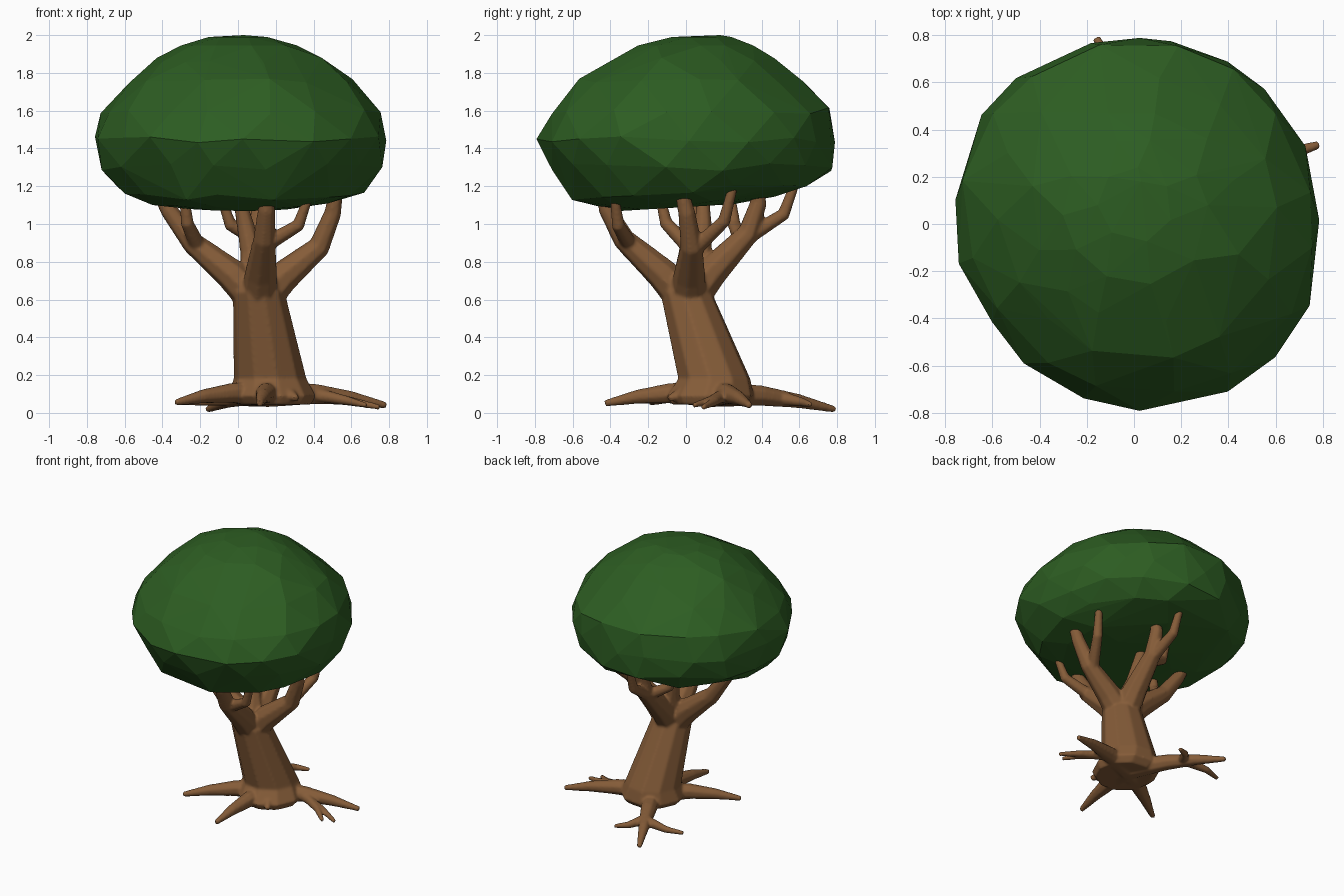
import bpy, bmesh, math, random
from mathutils import Vector

if "Cube" in bpy.data.objects:
    bpy.data.objects.remove(bpy.data.objects["Cube"])

random.seed(4)


def material(name, rgb):
    m = bpy.data.materials.new(name)
    m.diffuse_color = (*rgb, 1)
    m.use_nodes = True
    m.node_tree.nodes["Principled BSDF"].inputs["Base Color"].default_value = m.diffuse_color
    return m


bark = material("brown bark", (0.235, 0.107, 0.04))
leaf = material("green leaves", (0.026, 0.11, 0.016))


def finish(bm, name, mat):
    bmesh.ops.recalc_face_normals(bm, faces=bm.faces)
    me = bpy.data.meshes.new(name)
    bm.to_mesh(me)
    bm.free()
    me.materials.append(mat)
    ob = bpy.data.objects.new(name, me)
    bpy.context.collection.objects.link(ob)
    return ob


def tube(bm, pts, radii, sides=8, level=False):
    """Loft of rings along points; level keeps the rings horizontal."""
    pts = [Vector(p) for p in pts]
    rings, u = [], Vector((1, 0.2, 0.1))
    for i, (p, r) in enumerate(zip(pts, radii)):
        d = pts[min(i + 1, len(pts) - 1)] - pts[max(i - 1, 0)]
        d = Vector((0, 0, 1)) if level else d.normalized()
        if i == 0 and abs(u.normalized().dot(d)) > 0.8:
            u = Vector((0, 0, 1))
        u = (u - d * u.dot(d)).normalized()  # carry the frame to avoid twist
        v = d.cross(u)
        angles = [2 * math.pi * (k + 0.5) / sides for k in range(sides)]
        rings.append([bm.verts.new(p + (u * math.cos(a) + v * math.sin(a)) * r) for a in angles])
    for a, b in zip(rings, rings[1:]):
        for k in range(sides):
            j = (k + 1) % sides
            bm.faces.new((a[k], a[j], b[j], b[k]))
    bm.faces.new(rings[0][::-1])
    bm.faces.new(rings[-1])


# leaning trunk with a flared foot
bm = bmesh.new()
tube(bm, [(.19, .12, .045), (.18, .13, .09), (.17, .15, .18), (.11, 0, .64), (.11, .02, .72)],
     [.2, .235, .195, .139, .1], 10, True)

# roots: tapers from the foot, side shoots leave at a fraction of the parent
foot = Vector((.17, .14, .1))
roots = [  # tip, then (fraction, shoot tip)
    ((.785, .337, .04), [(.33, (.75, .09, .03)), (.38, (.68, .04, .04))]),
    ((-.33, -.19, .055), []),
    ((.115, -.43, .05), []),
    ((-.16, .79, .018), [(.56, (.14, .66, .045)), (.58, (-.33, .5, .055))]),
    ((.31, -.09, .075), []),
]


def root_point(tip, t):
    return foot.lerp(tip, t) + Vector((0, 0, .025 * math.sin(math.pi * t)))


steps = [0, .4, .7, 1]
for tip, shoots in roots:
    tip = Vector(tip)
    tube(bm, [root_point(tip, t) for t in steps], [.055 * (1 - t) + .018 + .02 * t * (1 - t) for t in steps])
    for f, end in shoots:
        a, b = root_point(tip, f), Vector(end)
        m = a.lerp(b, .55) + (tip - foot) * .04
        tube(bm, [a, m, b], [.04, .025, .015])

# limbs: left, right, front, back and middle, each bending at an elbow and forking there
crotch = Vector((.11, .01, .58))
limbs = [  # elbow, tip, fork tips
    ((-.24, .03, .9), (-.46, .04, 1.24), [(-.29, -.15, 1.2)]),
    ((.43, .03, .88), (.53, -.04, 1.25), [(.53, .26, 1.24)]),
    ((.14, -.33, .92), (.16, -.46, 1.22), [(.38, -.38, 1.16)]),
    ((.11, .33, .95), (.13, .38, 1.25), [(.07, .59, 1.25), (-.09, .24, 1.14)]),
    ((.07, .08, .85), (0, .09, 1.16), []),
]
for elbow, tip, forks in limbs:
    e, t = Vector(elbow), Vector(tip)
    tube(bm, [crotch, crotch.lerp(e, .4) + Vector((0, 0, .02)), e, e.lerp(t, .4) + (e - crotch) * .1, t],
         [.1, .087, .06, .047, .032])
    for end in forks:
        a, b = crotch.lerp(e, .9), Vector(end)
        m = a.lerp(b, .5) + Vector((b.x - a.x, b.y - a.y, -.12)) * .25
        tube(bm, [a, m, b], [.046, .036, .024])

# fuse the wood into one skin and soften the joints
wood = finish(bm, "trunk_roots_and_branches", bark)
fuse = wood.modifiers.new("fuse", 'REMESH')
fuse.mode, fuse.voxel_size, fuse.use_smooth_shade = 'VOXEL', .009, True
soft = wood.modifiers.new("soften", 'SMOOTH')
soft.factor, soft.iterations = .5, 6

# canopy: hull of jittered rings, rounded below, domed above
bm = bmesh.new()
rows = [  # height, radius, y shift
    (1.09, .3, -.05), (1.125, .48, .0), (1.18, .65, .03), (1.3, .75, .03), (1.45, .785, .0), (1.6, .745, .03),
    (1.75, .6, .03), (1.86, .45, .03), (1.945, .31, .05), (1.99, .16, .08)]
for i, (z, r, dy) in enumerate(rows):
    n = 5 + round(15 * r)
    for k in range(n):
        a = 2 * math.pi * (k + .5 * (i % 2) + random.uniform(-.18, .18)) / n
        c, s = math.cos(a), math.sin(a)
        # flatter towards front left, fuller towards front right
        rr = r * (random.uniform(.985, 1.015) - .06 * max(0, -.8 * c - .6 * s) ** 4
                  + .04 * max(0, .75 * c - .66 * s) ** 3)
        y = rr * s + dy
        zz = z + random.uniform(-.02, .02) * (0 < i < 8) + (.06 * y if i < 3 else 0)
        bm.verts.new((max(-.785, min(.785, rr * c)), max(-.797, min(.797, y)), zz))
bm.verts.new((.03, .18, 2))
bmesh.ops.convex_hull(bm, input=bm.verts)
bmesh.ops.delete(bm, geom=[v for v in bm.verts if not v.link_faces], context='VERTS')
finish(bm, "canopy", leaf)
